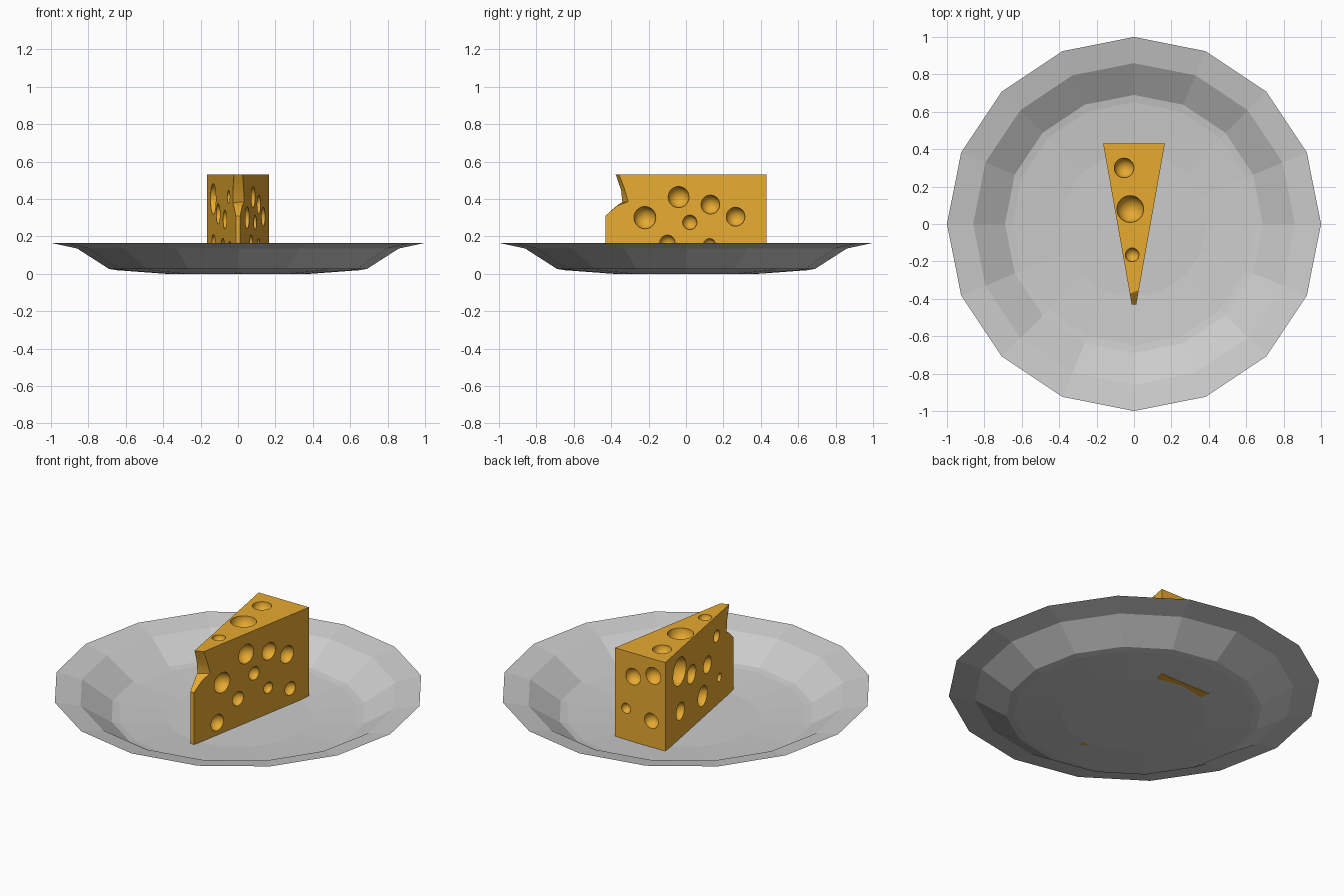
import bpy, bmesh, math
from mathutils import Vector, Matrix

if "Cube" in bpy.data.objects:
    bpy.data.objects.remove(bpy.data.objects["Cube"])


def finish(bm, name):
    bmesh.ops.recalc_face_normals(bm, faces=bm.faces)
    mesh = bpy.data.meshes.new(name)
    bm.to_mesh(mesh)
    bm.free()
    ob = bpy.data.objects.new(name, mesh)
    bpy.context.collection.objects.link(ob)
    return ob


def loft(bm, a, b):
    """Closed solid between two matching outlines."""
    va = [bm.verts.new(p) for p in a]
    vb = [bm.verts.new(p) for p in b]
    n = len(va)
    faces = [bm.faces.new(va), bm.faces.new(vb[::-1])]
    for i in range(n):
        j = (i + 1) % n
        faces.append(bm.faces.new((va[j], va[i], vb[i], vb[j])))
    return faces


# plate: thin 16-sided dish
SIDES = 16
bm = bmesh.new()
rings = []
for r, z in [(0.39, 0.0), (0.65, 0.019), (0.69, 0.026), (0.86, 0.135), (1.0, 0.165)]:
    rings.append([bm.verts.new((r * math.cos(math.tau * i / SIDES),
                                r * math.sin(math.tau * i / SIDES), z))
                  for i in range(SIDES)])
bm.faces.new(rings[0])
for inner, outer in zip(rings, rings[1:]):
    for i in range(SIDES):
        j = (i + 1) % SIDES
        bm.faces.new((inner[i], outer[i], outer[j], inner[j]))
plate = finish(bm, "plate")
if plate.data.polygons[0].normal.z < 0:
    plate.data.flip_normals()

# cheese wedge with a blunt tip
BACK, TIP, HALF, TOP = 0.165, 0.012, 0.43, 0.53
outline = [(-BACK, HALF), (-TIP, -HALF), (TIP, -HALF), (BACK, HALF)]
bm = bmesh.new()
loft(bm, [(x, y, 0.001) for x, y in outline], [(x, y, TOP) for x, y in outline])
cheese = finish(bm, "cheese_wedge")

# holes: (position, position, radius) on each face
right = [(-0.22, 0.30, 0.06), (-0.04, 0.41, 0.057), (0.13, 0.37, 0.051),
         (0.265, 0.305, 0.051), (0.02, 0.275, 0.039), (-0.10, 0.165, 0.042),
         (0.125, 0.155, 0.033), (-0.255, 0.075, 0.048), (0.29, 0.095, 0.04)]
left = [(0.25, 0.40, 0.083), (0.10, 0.32, 0.055), (-0.10, 0.29, 0.05),
        (-0.215, 0.41, 0.036), (-0.04, 0.13, 0.06), (0.24, 0.16, 0.052),
        (-0.25, 0.15, 0.025)]
top = [(-0.053, 0.30, 0.053), (-0.02, 0.08, 0.072), (-0.01, -0.165, 0.037)]
back = [(0.046, 0.39, 0.049), (-0.086, 0.43, 0.05), (0.092, 0.19, 0.03),
        (-0.073, 0.16, 0.045)]


def side_x(y):
    return TIP + (BACK - TIP) * (y + HALF) / (2 * HALF)


holes = [((side_x(y), y, z), r) for y, z, r in right]
holes += [((-side_x(y), y, z), r) for y, z, r in left]
holes += [((x, y, TOP), r) for x, y, r in top]
holes += [((x, HALF, z), r) for x, z, r in back]
bm = bmesh.new()
for pos, r in holes:
    m = Matrix.Translation(Vector(pos)) @ Matrix.Rotation(0.37, 4, Vector((1, 2, 3)))
    bmesh.ops.create_icosphere(bm, subdivisions=3, radius=r, matrix=m)

# bite out of the top of the tip, deeper on the right
bite_l = [(-0.41, 0.60), (-0.385, 0.53), (-0.355, 0.45), (-0.35, 0.38), (-0.375, 0.36)]
bite_r = [(-0.38, 0.60), (-0.35, 0.53), (-0.325, 0.46), (-0.305, 0.385), (-0.37, 0.36)]
rest = [(-0.43, 0.31), (-0.50, 0.28), (-0.50, 0.60)]
faces = loft(bm, [(-0.045, y, z) for y, z in bite_l + rest],
             [(0.045, y, z) for y, z in bite_r + rest])
bmesh.ops.triangulate(bm, faces=faces)
cutter = finish(bm, "hole_cutter")
cutter.hide_render = True

# carve the cheese
mod = cheese.modifiers.new("holes", 'BOOLEAN')
mod.operation = 'DIFFERENCE'
mod.solver = 'EXACT'
mod.object = cutter
bpy.context.view_layer.objects.active = cheese
cheese.select_set(True)
bpy.ops.object.modifier_apply(modifier=mod.name)
bpy.data.objects.remove(cutter)
bpy.ops.object.shade_smooth_by_angle(angle=math.radians(25))

# cheese colour
mat = bpy.data.materials.new("cheese_yellow")
mat.diffuse_color = (0.8, 0.4, 0.03, 1)
mat.use_nodes = True
mat.node_tree.nodes["Principled BSDF"].inputs["Base Color"].default_value = mat.diffuse_color
cheese.data.materials.clear()
cheese.data.materials.append(mat)
